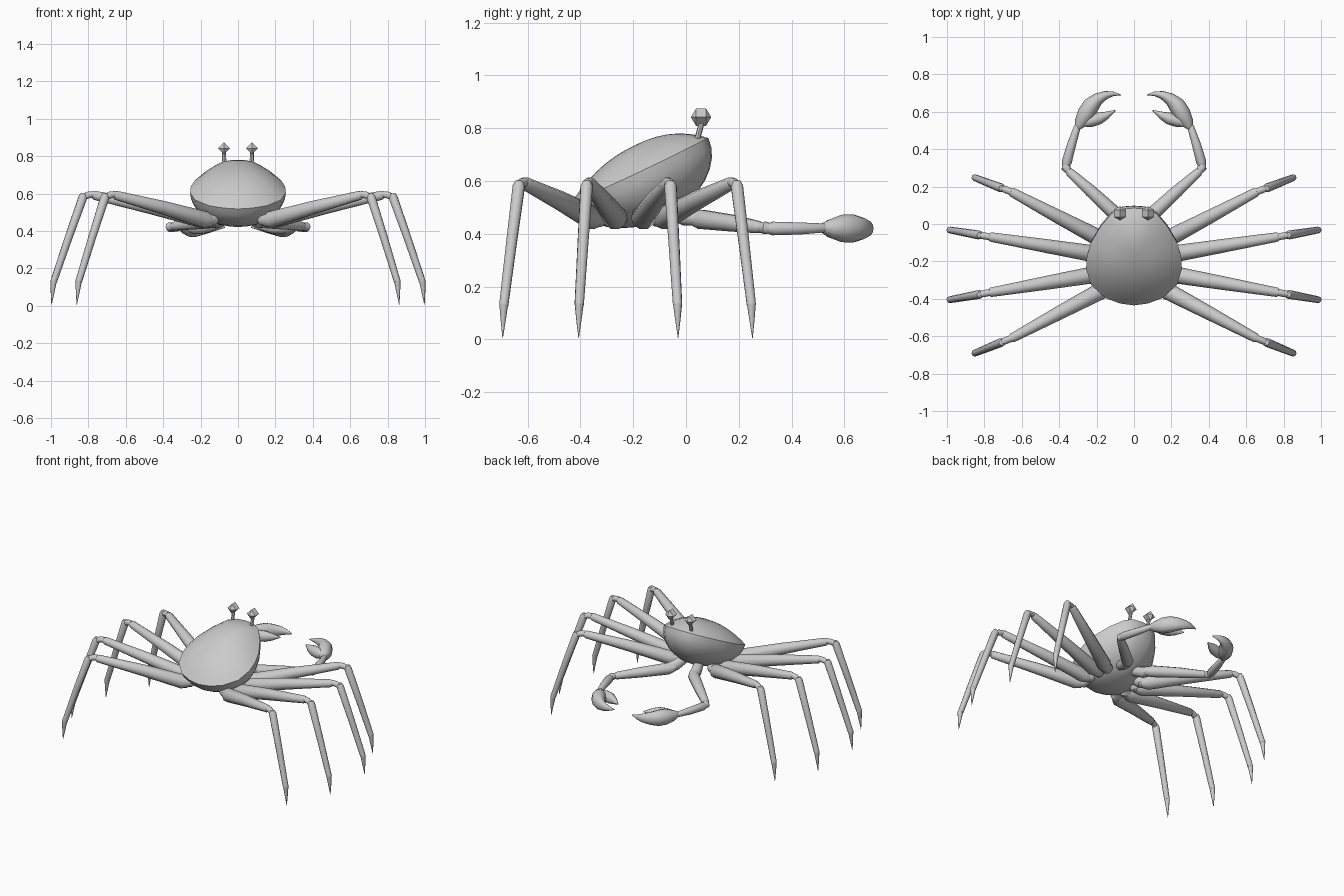
import bpy, bmesh, math
from mathutils import Vector

if "Cube" in bpy.data.objects:
    bpy.data.objects.remove(bpy.data.objects["Cube"])


def finish(bm, name, angle=35, mirror=True, smooth=True):
    bmesh.ops.recalc_face_normals(bm, faces=bm.faces)
    me = bpy.data.meshes.new(name)
    bm.to_mesh(me)
    bm.free()
    ob = bpy.data.objects.new(name, me)
    bpy.context.collection.objects.link(ob)
    if smooth:
        for p in me.polygons:
            p.use_smooth = True
        me.set_sharp_from_angle(angle=math.radians(angle))
    if mirror:
        m = ob.modifiers.new("mirror", 'MIRROR')
        m.use_mirror_merge = False
    return ob


def loft(bm, rings):
    loops = [[bm.verts.new(p) for p in r] for r in rings]
    n = len(loops[0])
    for a, b in zip(loops, loops[1:]):
        for i in range(n):
            j = (i + 1) % n
            bm.faces.new((a[i], a[j], b[j], b[i]))
    bm.faces.new(loops[0])
    bm.faces.new(loops[-1])


def tube(name, path, sides=10, flat=None, angle=40, smooth=True):
    """Tapered limb: path of (x, y, z, radius); flat gives vertical radii."""
    pts = [Vector(p[:3]) for p in path]
    rings = []
    for k, p in enumerate(pts):
        t = (pts[min(k + 1, len(pts) - 1)] - pts[max(k - 1, 0)]).normalized()
        side = t.cross(Vector((0, 0, 1))).normalized()
        up = side.cross(t)
        r = path[k][3]
        v = flat[k] if flat else r
        rings.append([p + side * r * math.cos(a) + up * v * math.sin(a)
                      for a in (2 * math.pi * i / sides for i in range(sides))])
    bm = bmesh.new()
    loft(bm, rings)
    return finish(bm, name, angle, smooth=smooth)


# Shell: tilted rim outline with a shallow dome above and deep belly below
half = [(0, .085), (.065, .08), (.12, .055), (.18, -.015), (.23, -.1), (.252, -.17),
        (.256, -.24), (.23, -.325), (.155, -.395), (.075, -.425), (0, -.435)]
outline = half + [(-x, y) for x, y in half[-2:0:-1]]
rim = [Vector((x, y, .72 + .5 * y + .08 * y * y)) for x, y in outline]
center = Vector((0, -.17, .637))
dome, belly = Vector((0, -.02, .1)), Vector((0, .085, -.18))


def shell_ring(s, h, axis):
    return [center + (p - center) * s + axis * h for p in rim]


rings = []
for s in (.02, .15, .3, .45, .6, .75, .88):
    rings.append(shell_ring(s, 1 - s ** 2.2, dome))
rings.append(rim)
for k in range(1, 9):
    a = math.radians(11 * k)
    rings.append(shell_ring(math.cos(a), math.sin(a), belly))
bm = bmesh.new()
loft(bm, rings)
finish(bm, "shell", 30, mirror=False)

# Eyes on stalks: low-poly four-sided ball, axis running front to back
tube("eye_stalk", [(.072, .035, .73, .011), (.075, .062, .83, .011)], sides=8)
tube("eye", [(.075, .019, .842, .001), (.075, .038, .842, .033),
             (.075, .076, .842, .033), (.075, .095, .842, .001)], sides=4, smooth=False)

# Walking legs: hip, thigh, knee joint, shin and pointed tip
legs = [((.14, -.1), (.665, .175), (.862, .252)),
        ((.15, -.17), (.78, -.067), (.997, -.03)),
        ((.15, -.26), (.78, -.368), (.997, -.407)),
        ((.14, -.338), (.665, -.615), (.862, -.695))]
for n, (root, knee, tip) in enumerate(legs, 1):
    root, knee, tip = Vector(root), Vector(knee), Vector(tip)
    d = (tip - knee).normalized()
    low = knee + d * .05
    ankle = low.lerp(tip, .93)
    inner = root.lerp(Vector((.07, -.2)), .6)

    def at(p, z, r):
        return (p.x, p.y, z, r)

    tube(f"leg_{n}_hip", [at(inner, .51, .03), at(root, .46, .038),
                          at(root.lerp(knee, .06), .46, .032)])
    tube(f"leg_{n}_thigh", [at(root, .452, .03), at(root.lerp(knee, .07), .46, .046),
                            at(root.lerp(knee, .5), .525, .037), at(knee - d * .015, .59, .025),
                            at(knee, .594, .016)])
    tube(f"leg_{n}_knee", [at(knee - d * .01, .596, .018), at(knee + d * .02, .592, .019),
                           at(low, .58, .017)])
    tube(f"leg_{n}_shin", [at(low - d * .004, .6, .015), at(low, .58, .024),
                           at(low.lerp(ankle, .5), .36, .021), at(ankle, .13, .018)])
    tube(f"leg_{n}_tip", [at(ankle, .135, .0175), at(ankle.lerp(tip, .5), .075, .0105),
                          at(tip, .005, .001)])

# Claw arms
tube("arm_hip", [(.05, -.08, .5, .03), (.08, .0, .465, .036), (.1, .05, .46, .032)])
tube("upper_arm", [(.07, .02, .46, .025), (.1, .055, .455, .038), (.23, .175, .44, .033),
                   (.342, .275, .425, .024), (.357, .29, .424, .015)])
tube("elbow", [(.347, .28, .424, .018), (.364, .30, .422, .025), (.363, .325, .42, .018)])
tube("forearm", [(.365, .305, .42, .018), (.36, .33, .42, .027), (.332, .43, .42, .024),
                 (.303, .52, .422, .018), (.298, .535, .422, .012)])

# Claws: thick palm curving into the fixed finger, plus the small finger
tube("claw_palm", [(.303, .51, .422, .014), (.283, .545, .42, .036), (.256, .59, .42, .047),
                   (.228, .635, .42, .045), (.195, .667, .42, .034), (.15, .69, .42, .022),
                   (.11, .696, .42, .012), (.07, .69, .42, .002)],
     flat=[.015, .035, .052, .053, .043, .03, .017, .003], sides=12, angle=60)
tube("claw_finger", [(.29, .535, .42, .014), (.235, .55, .42, .033), (.185, .565, .42, .032),
                     (.145, .582, .42, .02), (.098, .608, .42, .002)],
     flat=[.02, .036, .036, .024, .003], sides=12, angle=60)
